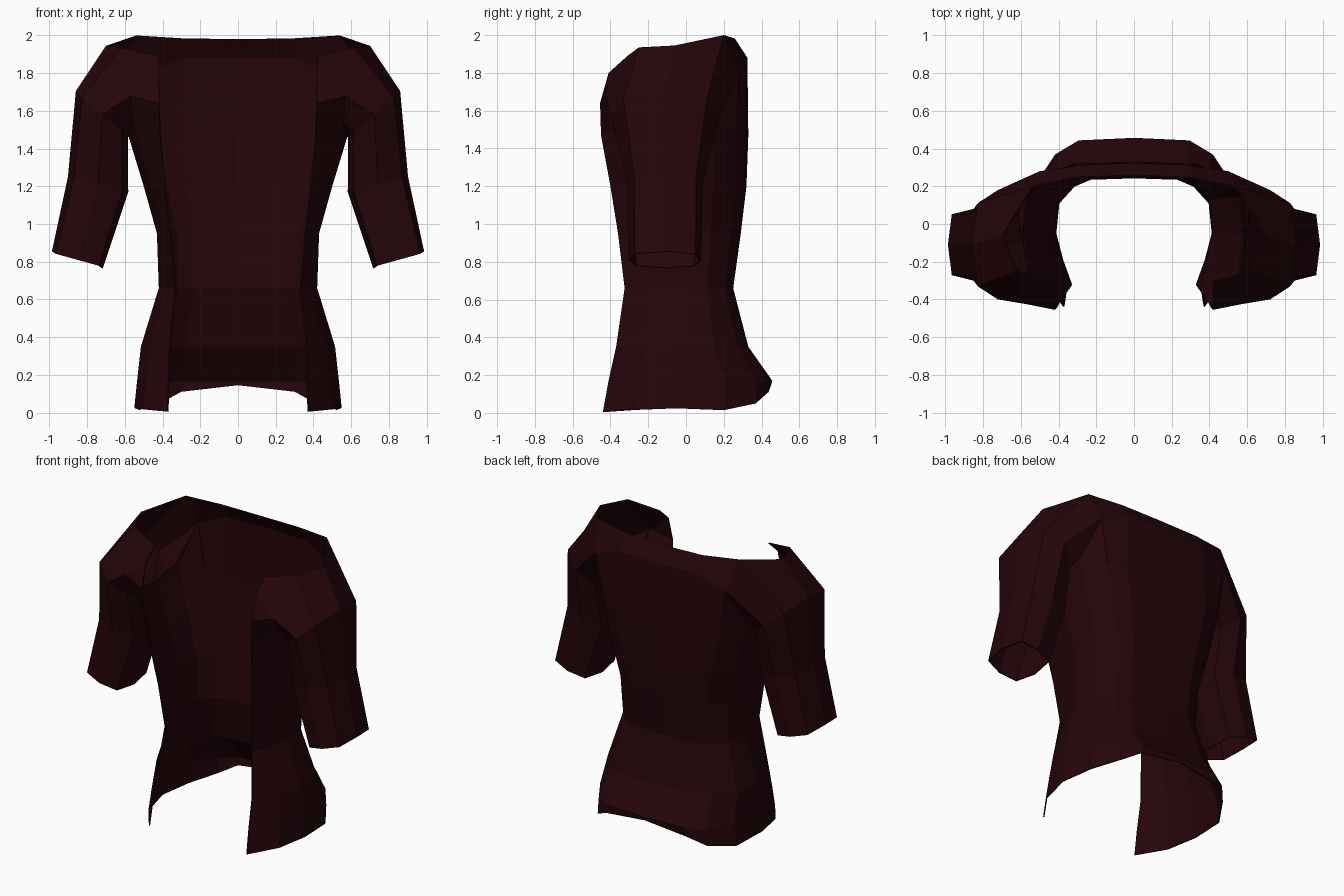
import bpy
from math import cos, sin, pi

if "Cube" in bpy.data.objects:
    bpy.data.objects.remove(bpy.data.objects["Cube"])

cloth = bpy.data.materials.new("dark_maroon_cloth")
cloth.diffuse_color = (0.018, 0.0015, 0.003, 1)
cloth.use_nodes = True
cloth.node_tree.nodes["Principled BSDF"].inputs["Base Color"].default_value = cloth.diffuse_color


def add_part(name, verts, faces):
    """Flat-shaded half mesh, mirrored in x and given cloth thickness."""
    mesh = bpy.data.meshes.new(name)
    mesh.from_pydata(verts, [], faces)
    mesh.materials.append(cloth)
    ob = bpy.data.objects.new(name, mesh)
    bpy.context.collection.objects.link(ob)
    mirror = ob.modifiers.new("mirror", 'MIRROR')
    mirror.use_clip = True
    mirror.merge_threshold = 0.001
    solid = ob.modifiers.new("thickness", 'SOLIDIFY')
    solid.thickness = 0.008
    solid.offset = -1
    return ob


def body_row(z, side, front_x, front_y, back, lift=(0,) * 7, corner=.91):
    """Half section: front edge, front corner, side, back side, back corner, back, centre."""
    pts = [(front_x, front_y), (corner * side, .6 * front_y), (side, -.05),
           (.96 * side, .45 * back), (.76 * side, .82 * back),
           (.55 * side, .97 * back), (0, back)]
    return [(x, y, z + dz) for (x, y), dz in zip(pts, lift)]


# Body: open-front sections from hem to armpit
rows = [
    body_row(.005, .55, .375, -.44, .45, (0, .012, .02, .01, .045, .105, .14)),
    body_row(.17, .535, .37, -.41, .457, (0, 0, 0, 0, -.01, 0, 0)),
    body_row(.35, .515, .365, -.37, .33),
    body_row(.66, .42, .335, -.325, .25),
    body_row(.95, .43, .36, -.36, .29),
    body_row(1.2, .50, .39, -.40, .32),
    body_row(1.47, .588, .415, -.45, .33, (0, .06, .02, .08, .03, 0, 0), .95),
]
verts = [p for row in rows for p in row]
faces = [(r * 7 + c, r * 7 + c + 1, r * 7 + c + 8, r * 7 + c + 7)
         for r in range(len(rows) - 1) for c in range(6)]

# Upper panels: between the armholes and the wide neckline
chest = rows[-1]
F, A, S, B, C, D, E = range(42, 49)
arm_front, neck_front, neck_top = (.57, -.425, 1.68), (.62, -.25, 1.935), (.70, -.06, 1.945)
neck_back, arm_back = (.54, .20, 2.0), (.50, .28, 1.80)
verts += [arm_front, neck_front, (.42, -.455, 1.64), (.42, -.41, 1.80), (.42, -.31, 1.89),
          arm_back, (.30, .31, 1.88), (0, .325, 1.88),
          neck_back, (.30, .25, 1.985), (0, .26, 1.98)]
AF, NF, F1, F2, F3, AB, D1, E1, NB, D2, E2 = range(49, 60)
faces += [(F, A, AF, F1), (F1, AF, F2), (F2, AF, NF, F3),
          (B, C, AB), (C, D, D1, AB), (D, E, E1, D1),
          (AB, D1, D2, NB), (D1, E1, E2, D2)]
add_part("jacket_body", verts, faces)


# Sleeves: boxy eight-sided tubes from cuff up to the armhole
def sleeve_ring(cx, cy, cz, rx, ry, tilt, boxy):
    ring = []
    for i in range(8):
        a = i * pi / 4
        k = boxy if i % 2 else 1
        ring.append((cx - rx * k * cos(a), cy - ry * k * sin(a), cz - tilt * cos(a)))
    return ring


armhole = [chest[2], chest[1], arm_front, neck_front, neck_top, neck_back, arm_back, chest[3]]
rings = [
    sleeve_ring(.852, -.11, .81, .135, .19, .045, 1.2),
    sleeve_ring(.742, -.11, 1.21, .16, .20, .04, 1.15),
    sleeve_ring(.722, -.11, 1.58, .138, .29, .125, 1.08),
    armhole,
]
verts = [p for ring in rings for p in ring]
faces = [(r * 8 + i, r * 8 + (i + 1) % 8, r * 8 + 8 + (i + 1) % 8, r * 8 + 8 + i)
         for r in range(3) for i in range(8)]
add_part("sleeves", verts, faces)
